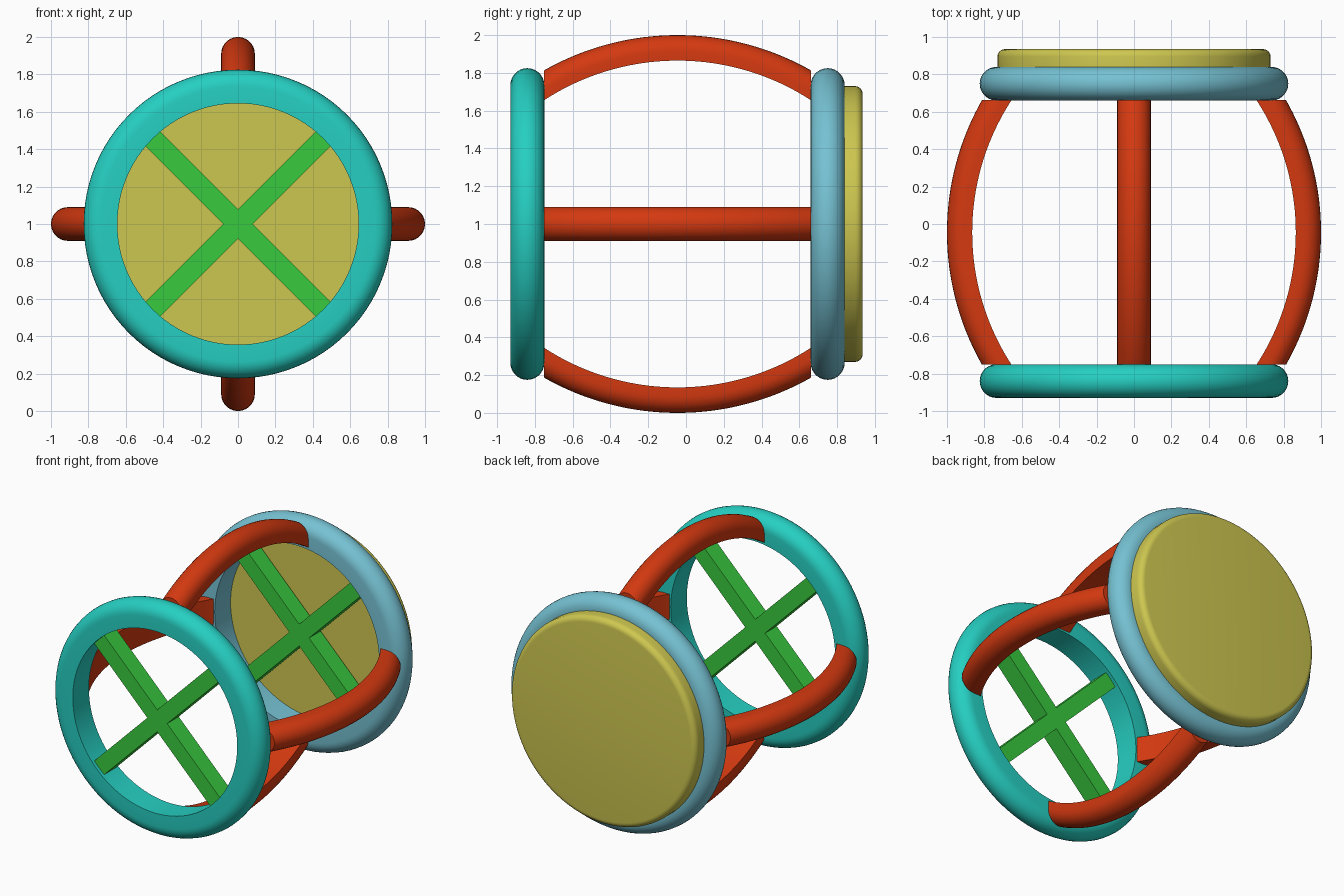
import bpy, bmesh, math
from mathutils import Vector, Matrix

if "Cube" in bpy.data.objects:
    bpy.data.objects.remove(bpy.data.objects["Cube"])


def srgb(r, g, b):
    lin = [((c / 255 + 0.055) / 1.055) ** 2.4 if c > 10 else c / 255 / 12.92 for c in (r, g, b)]
    return (*lin, 1.0)


def material(name, rgb):
    m = bpy.data.materials.new(name)
    m.diffuse_color = srgb(*rgb)
    m.use_nodes = True
    m.node_tree.nodes["Principled BSDF"].inputs["Base Color"].default_value = m.diffuse_color
    return m


TEAL = material("teal", (38, 207, 194))
BLUE = material("light blue", (118, 194, 211))
RED = material("orange red", (212, 57, 16))
GREEN = material("green", (57, 203, 62))
YELLOW = material("mustard yellow", (206, 199, 80))


def finish(name, bm, mat):
    bmesh.ops.recalc_face_normals(bm, faces=bm.faces)
    mesh = bpy.data.meshes.new(name)
    bm.to_mesh(mesh)
    bm.free()
    mesh.materials.append(mat)
    ob = bpy.data.objects.new(name, mesh)
    bpy.context.collection.objects.link(ob)
    bpy.ops.object.select_all(action='DESELECT')
    ob.select_set(True)
    bpy.context.view_layer.objects.active = ob
    bpy.ops.object.shade_smooth_by_angle(angle=math.radians(35))
    return ob


def d_section(inner, outer, half, steps=14):
    """Flat inner side, half-round outer side: (radius, offset) points."""
    pts = [(inner, -half), (inner, half)]
    for i in range(steps + 1):
        a = math.pi / 2 - math.pi * i / steps
        pts.append((outer - half + half * math.cos(a), half * math.sin(a)))
    return pts


def bridge(bm, rows, closed):
    """Skin a list of vertex loops."""
    n = len(rows[0])
    for i in range(len(rows) if closed else len(rows) - 1):
        a, b = rows[i], rows[(i + 1) % len(rows)]
        for j in range(n):
            k = (j + 1) % n
            bm.faces.new((a[j], a[k], b[k], b[j]))


def ring(name, y, mat, segs=96):
    bm = bmesh.new()
    section = d_section(0.645, 0.825, 0.09)
    rows = []
    for i in range(segs):
        t = math.tau * i / segs
        rows.append([bm.verts.new((r * math.cos(t), y + o, 1 + r * math.sin(t)))
                     for r, o in section])
    bridge(bm, rows, True)
    finish(name, bm, mat)


def spokes(name, y):
    # two crossed diagonal bars joined as one cross outline
    bm = bmesh.new()
    w, l, d = 0.055, 0.66, 0.065
    outline = []
    for q in range(4):
        rot = Matrix.Rotation(math.radians(45 + 90 * q), 3, 'Y')
        outline += [rot @ Vector(p) for p in ((l, 0, w), (l, 0, -w), (w, 0, -w))]
    loops = [[bm.verts.new(p + Vector((0, y + s, 1))) for p in outline] for s in (-d, d)]
    bridge(bm, loops, False)
    for lp in loops:
        bm.faces.new(lp)
    finish(name, bm, GREEN)


def bowed_rod(name, turn, steps=40):
    # arc whose ends are cut flat against the two rings
    bm = bmesh.new()
    section = d_section(1.295, 1.43, 0.09)
    rot = Matrix.Rotation(turn, 3, 'Y')
    rows = []
    for i in range(steps + 1):
        t = 2 * i / steps - 1
        row = []
        for r, o in section:
            a = t * math.asin(0.707 / r)
            p = rot @ Vector((o, r * math.sin(a) - 0.045, r * math.cos(a) - 0.43))
            row.append(bm.verts.new(p + Vector((0, 0, 1))))
        rows.append(row)
    bridge(bm, rows, False)
    bm.faces.new(rows[0])
    bm.faces.new(rows[-1])
    finish(name, bm, RED)


def base_disc(name, segs=96):
    bm = bmesh.new()
    rad, y0, y1, bev = 0.73, 0.838, 0.935, 0.04
    prof = [(rad, y0)]
    for i in range(7):
        a = math.pi / 2 * i / 6
        prof.append((rad - bev + bev * math.cos(a), y1 - bev + bev * math.sin(a)))
    rows = [[bm.verts.new((r * math.cos(math.tau * i / segs), y, 1 + r * math.sin(math.tau * i / segs)))
             for i in range(segs)] for r, y in prof]
    bridge(bm, rows, False)
    bm.faces.new(rows[0])
    bm.faces.new(rows[-1])
    finish(name, bm, YELLOW)


# End rings with their crossed spokes
for label, y, mat in (("front", -0.84, TEAL), ("back", 0.75, BLUE)):
    ring(label + "_ring", y, mat)
    spokes(label + "_spokes", y)

# Four bowed rods joining the rings
for i, label in enumerate(("top", "right", "bottom", "left")):
    bowed_rod(label + "_rod", i * math.pi / 2)

# Solid plate behind the back ring
base_disc("back_disc")
